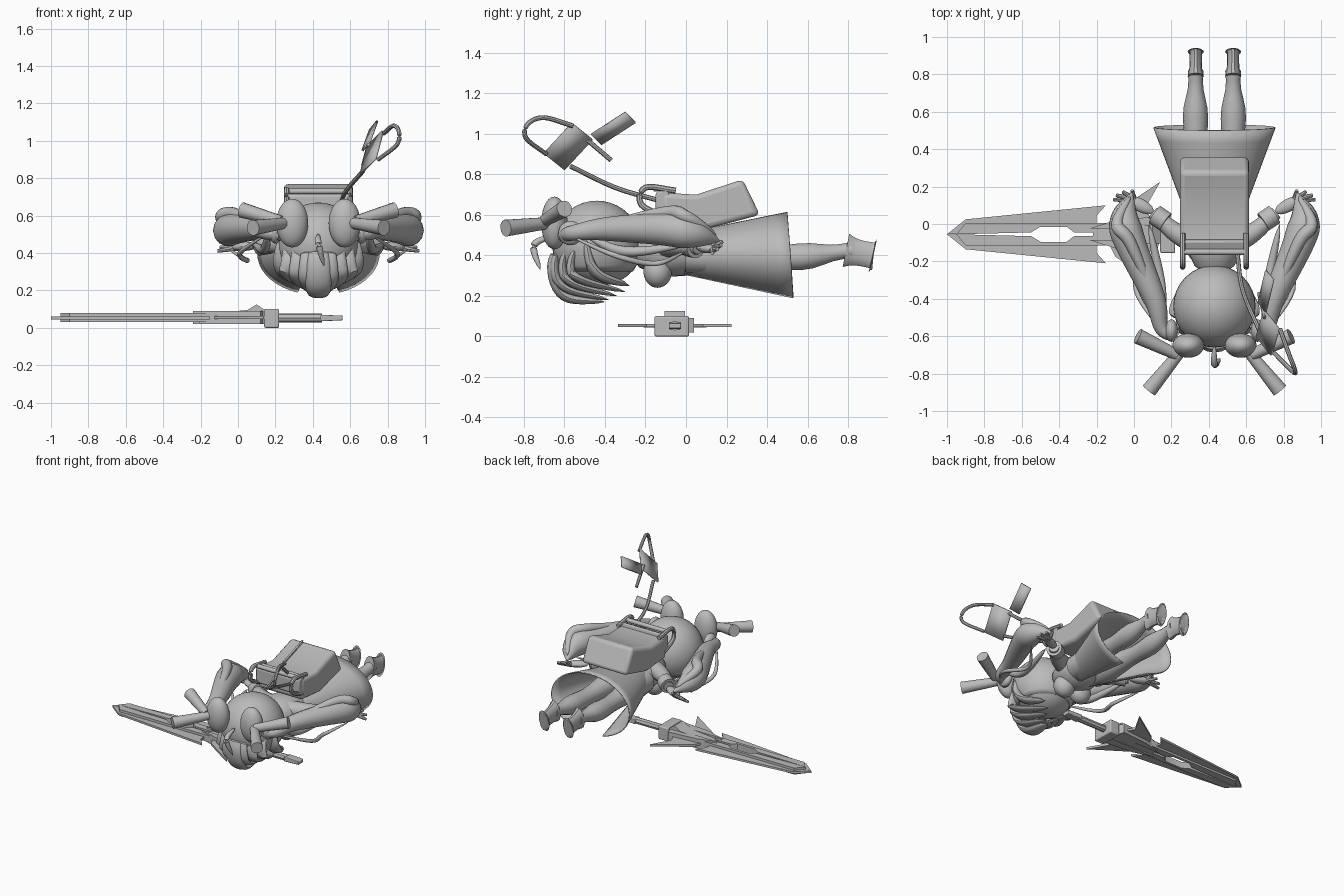
import bpy, bmesh, math
from mathutils import Vector, Matrix

if "Cube" in bpy.data.objects:
    bpy.data.objects.remove(bpy.data.objects["Cube"], do_unlink=True)

GREY = (.5, .5, .5, 1)
mat = bpy.data.materials.new("plain grey")
mat.use_nodes = True
mat.diffuse_color = GREY
mat.node_tree.nodes["Principled BSDF"].inputs["Base Color"].default_value = GREY

BODY_X = .43       # centre line of the figure
SWORD_Y = -.055    # centre line of the sword
made = []


# Radius rules along a tube, from t = 0 to t = 1
def even(t):
    return 1


def cone(t):
    return 1 - t / 2


def flare(t):
    return .7 + .3 * t


def calf(t):
    return 1 - t / 2 + .1 * math.sin(math.tau * t * 2)


def waist(t):
    return 1 - math.sin(math.pi * t) / 4


def leaf(t):
    return math.sqrt(abs(math.sin(math.pi * t)))


def swell(t):
    return .4 * (1 - t) + .85 * math.sin(math.pi * t * t)


def finish(name, bm, bevel=0, solid=0):
    bmesh.ops.recalc_face_normals(bm, faces=bm.faces[:])
    mesh = bpy.data.meshes.new(name)
    bm.to_mesh(mesh)
    bm.free()
    mesh.materials.append(mat)
    ob = bpy.data.objects.new(name, mesh)
    bpy.context.collection.objects.link(ob)
    if solid:
        ob.modifiers.new("thickness", "SOLIDIFY").thickness = solid
    if bevel:
        mod = ob.modifiers.new("bevel", "BEVEL")
        mod.width, mod.segments = bevel, 3
    made.append(ob)


def spline(points, steps=6):
    """Smooth path through all the points."""
    p = [Vector(q) for q in points]
    p = [2 * p[0] - p[1]] + p + [2 * p[-1] - p[-2]]
    out = []
    for a, b, c, d in zip(p, p[1:], p[2:], p[3:]):
        for i in range(steps):
            t = i / steps
            out.append(b + (c - a) * t / 2 + (2 * a - 5 * b + 4 * c - d) * t * t / 2
                       + (3 * b - a - 3 * c + d) * t ** 3 / 2)
    return out + [p[-2]]


def bridge(bm, rows, closed):
    for row, after in zip(rows, rows[1:]):
        for k in range(len(row) if closed else len(row) - 1):
            j = (k + 1) % len(row)
            bm.faces.new((row[k], row[j], after[j], after[k]))


def tube(name, points, radius, rule=even, side=1, flat=1, seg=14, centre=BODY_X):
    """Tube along a smooth path; x is measured outward from the centre line."""
    path = [Vector((centre + side * q.x, q.y, q.z)) for q in spline(points)]
    bm, rings, last = bmesh.new(), [], len(path) - 1
    for i, q in enumerate(path):
        along = (path[min(i + 1, last)] - path[max(i - 1, 0)]).normalized()
        up = Vector((0, 0, 1)) if abs(along.z) < .93 else Vector((0, 1, 0))
        u = along.cross(up).normalized()
        v = u.cross(along) * flat
        r = max(radius * rule(i / last), .001)
        angles = [math.tau * k / seg for k in range(seg)]
        rings.append([bm.verts.new(q + r * (math.cos(a) * u + math.sin(a) * v)) for a in angles])
    bridge(bm, rings, True)
    bm.faces.new(rings[0])
    bm.faces.new(rings[-1])
    finish(name, bm)


def ball(name, centre, radii, side=1, cut=0):
    """Ellipsoid; with cut, an open shell above that height."""
    bm = bmesh.new()
    x, y, z = centre
    place = Matrix.Translation((BODY_X + side * x, y, z)) @ Matrix.Diagonal((*radii, 1))
    bmesh.ops.create_uvsphere(bm, u_segments=32, v_segments=20, radius=1, matrix=place)
    if cut:
        low = [v for v in bm.verts if v.co.z < cut]
        bmesh.ops.delete(bm, geom=low, context="VERTS")
    finish(name, bm, solid=.01 if cut else 0)


def prism(name, outline, low, high, place, bevel=0):
    """Extrude an outline from low to high; place maps (u, v, w) to a point."""
    bm = bmesh.new()
    ends = [[bm.verts.new(place(u, v, w)) for u, v in outline] for w in (low, high)]
    bridge(bm, ends, True)
    for end in ends:
        bm.faces.new(end)
    finish(name, bm, bevel)


def sheet(name, corner, edge, drop):
    """Thin four-sided panel spanned by two edges."""
    a, e, d = Vector(corner), Vector(edge), Vector(drop)
    bm = bmesh.new()
    bm.faces.new([bm.verts.new(p) for p in (a, a + e, a + e + d, a + d)])
    finish(name, bm, solid=.012)


# Head, face and fringe
ball("hair_cap", (0, -.44, .45), (.22, .22, .22), cut=.31)
ball("face", (0, -.43, .42), (.2, .2, .17))
tube("centre_fringe", [(0, -.6, .5), (0, -.66, .35), (0, -.6, .2), (0, -.4, .17)], .07, leaf, flat=.4)
tube("loose_lock", [(0, -.65, .5), (0, -.75, .45), (.03, -.72, .33)], .018, leaf)

for side in (-1, 1):
    for i in range(3):
        out, lift = .05 * (i + 1), .04 * i
        tube("fringe_lock", [(out, lift - .6, .5), (out, lift - .65, .35), (out, lift - .6, .24 + lift / 2),
                             (out / 2, lift - .38, .18 + lift / 2)], .055, leaf, side, flat=.4)
    tube("side_lock", [(.19, -.5, .5), (.19, -.45, .32), (.12, -.28, .25)], .05, leaf, side, flat=.5)

    # Hair pads, paired tubes and ties
    ball("hair_pad", (.14, -.65, .56), (.085, .065, .13), side)
    tube("front_hair_tube", [(.18, -.68, .56), (.35, -.89, .535)], .042, flare, side)
    tube("side_hair_tube", [(.2, -.7, .57), (.41, -.6, .63)], .042, flare, side)
    ball("hair_tie", (.23, -.57, .51), (.035, .06, .06), side)

    # Pigtails and loose strands
    tube("pigtail", [(.2, -.6, .5), (.28, -.56, .51), (.32, -.4, .53), (.45, -.1, .53),
                     (.48, .03, .51), (.44, .17, .47)], .09, swell, side)
    tube("pigtail_ridge", [(.31, -.42, .55), (.45, -.1, .61), (.52, 0, .59), (.45, .15, .5)],
         .035, leaf, side)
    tube("loose_strand", [(.28, -.58, .5), (.42, -.35, .4), (.38, -.15, .36), (.48, 0, .42)],
         .014, leaf, side)
    tube("inner_strand", [(.27, -.5, .5), (.29, -.3, .42), (.35, 0, .45)], .025, leaf, side)

    # Arms, cuffs and hands
    tube("sleeve", [(.05, -.12, .45), (.2, -.05, .45), (.33, .06, .44)], .07, cone, side)
    tube("cuff", [(.26, .01, .45), (.32, .05, .44)], .055, even, side)
    tube("hand", [(.32, .06, .44), (.47, .14, .43)], .035, leaf, side, flat=.7)
    for i in range(4):
        turn = math.radians(30 * i)
        tip = (.44 + .1 * math.cos(turn), .13 + .05 * math.sin(turn), .41 + .02 * i)
        tube("finger", [(.43, .13, .43), tip], .018, cone, side, seg=8)

    # Bust, legs and shoes
    ball("bust", (.07, -.14, .32), (.075, .07, .08), side)
    tube("leg", [(.08, 0, .4), (.1, .5, .39), (.1, .82, .425)], .085, calf, side)
    tube("shoe", [(.1, .79, .425), (.1, .84, .415), (.1, .92, .4), (.1, .921, .4)],
         .043, waist, side, flat=2)

    # Pack straps
    tube("strap_loop", [(.17, -.05, .72), (.17, -.2, .735), (.17, -.22, .65), (.17, -.08, .58)],
         .015, even, side, seg=8)

# Torso and open coat skirt
tube("torso", [(0, -.3, .43), (0, .15, .4)], .15, leaf, flat=.8, seg=24)
bm, rows = bmesh.new(), []
for i in range(9):
    t = i / 8
    row = []
    for k in range(41):
        a = math.radians(320 * k / 40 - 70)
        x = BODY_X + (.12 + .207 * t) * math.cos(a)
        y = .555 * t - .04 - .015 * t * math.sin(a)
        z = .405 - .01 * t + (.1 + .12 * t) * math.sin(a)
        row.append(bm.verts.new((x, y, z)))
    rows.append(row)
bridge(bm, rows, False)
finish("coat_skirt", bm, solid=.008)


# Backpack, its lid and bar
def across(u, v, w):
    return (BODY_X + w, u, v)


prism("backpack", [(-.12, .55), (-.12, .71), (.05, .7), (.28, .775), (.365, .6), (.1, .53)],
      -.185, .185, across, bevel=.025)
prism("pack_lid", [(-.15, .6), (-.15, .71), (-.09, .735), (-.06, .6)], -.18, .18, across, bevel=.012)
tube("pack_bar", [(-.17, -.15, .73), (.17, -.15, .73)], .016)

# Raised buckle: cord, panel, hoop, band and pin
tube("cord", [(.12, -.13, .67), (.15, -.35, .735), (.24, -.57, .84)], .012, seg=8)
sheet("buckle_panel", (.78, -.56, 1.05), (-.08, .1, -.08), (-.04, -.14, -.15))
tube("buckle_hoop", [(.35, -.56, 1.04), (.4, -.7, 1.08), (.43, -.78, 1.05), (.42, -.79, .98),
                     (.32, -.69, .9)], .012, seg=8)
sheet("buckle_band", (.7, -.47, 1), (.04, .17, .11), (-.04, .05, -.05))
tube("buckle_pin", [(.27, -.5, .98), (.24, -.37, .87)], .012, seg=8)

# Sword: mirrored blades with a raised spine, wings and rails
blade = [(-1, 0), (-.9, .08), (-.15, .155), (-.2, .1), (-.2, .01), (-.32, .01), (-.36, .04),
         (-.5, .04), (-.55, .01)]
spine = [(max(u, -.95), min(v, .06)) for u, v in blade if (u, v) != blade[3]]
for side in (-1, 1):
    def half(u, v, w):
        return (u, SWORD_Y + side * v, w)
    prism("blade", blade, .045, .06, half)
    prism("blade_spine", spine, .03, .078, half)
    prism("guard_wing", [(-.14, .04), (-.1, .12), (.14, .28), (.06, .14), (.1, .06)], .046, .062, half)
    prism("guard_rail", [(-.24, .03), (-.1, .075), (.12, .095), (.14, .03)], .02, .09, half)


# Guard core, block, grip and pommel
def upright(u, v, w):
    return (u, SWORD_Y + w, v)


prism("guard_core", [(-.22, .03), (-.22, .07), (.05, .095), (.1, .125), (.15, .09), (.15, .02)],
      -.05, .05, upright)
prism("guard_block", [(.14, 0), (.14, .1), (.22, .1), (.22, 0)], -.1, .07, upright, bevel=.008)
tube("grip", [(.2, SWORD_Y, .053), (.45, SWORD_Y, .053)], .024, seg=8, centre=0)
prism("pommel", [(.44, .035), (.44, .07), (.56, .065), (.56, .04)], -.03, .03, upright, bevel=.005)

# Smooth shading with sharp edges kept
bpy.ops.object.select_all(action="DESELECT")
for ob in made:
    ob.select_set(True)
bpy.context.view_layer.objects.active = made[0]
bpy.ops.object.shade_smooth_by_angle(angle=math.radians(35))
